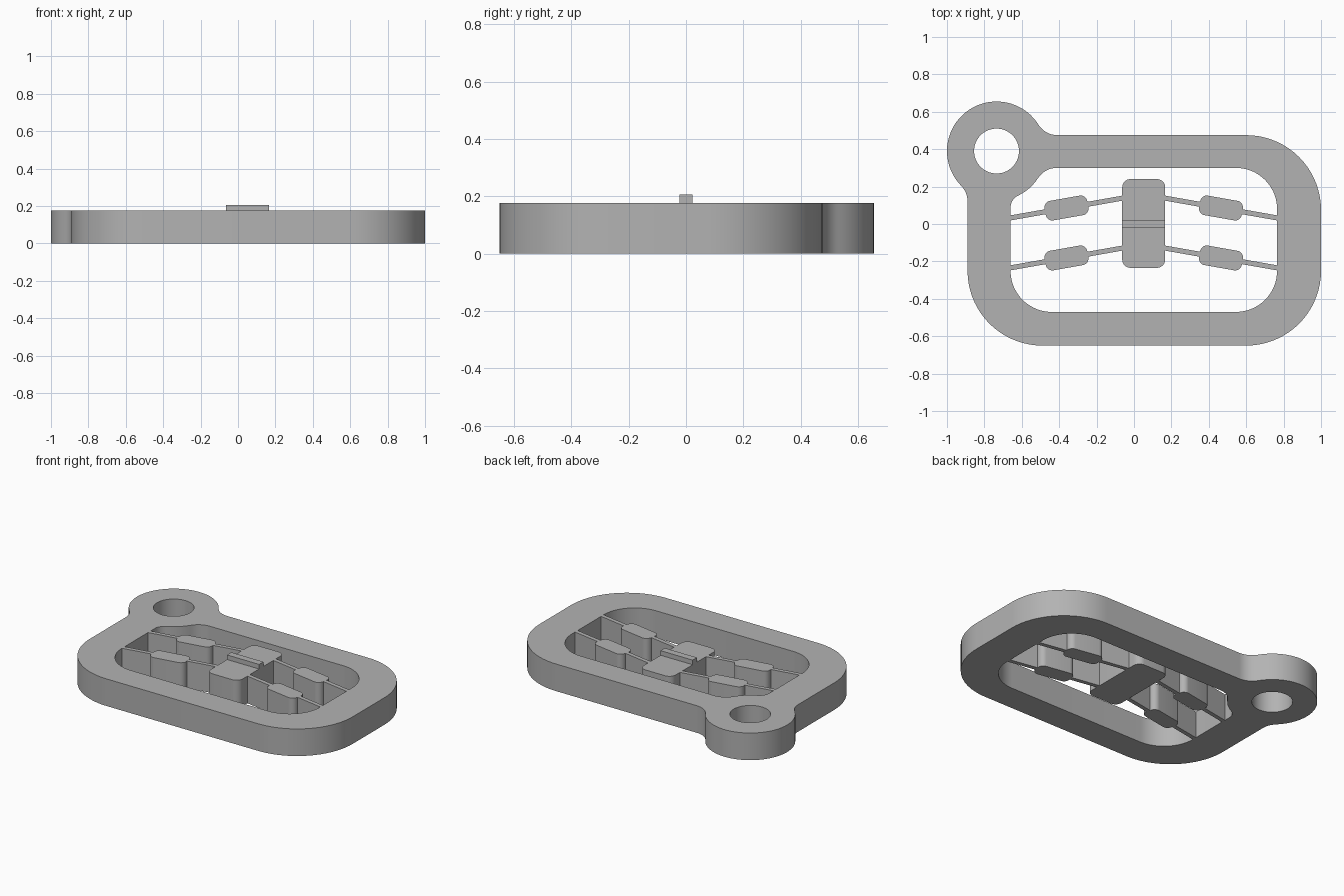
import bpy, bmesh, math
from mathutils import Vector, Matrix

if "Cube" in bpy.data.objects:
    bpy.data.objects.remove(bpy.data.objects["Cube"])

H = 0.176                      # plate thickness
MID = 0.052                    # x of the shuttle's centre line
RING, RING_R, HOLE_R = (-0.735, 0.39), 0.265, 0.12

grey = bpy.data.materials.new("plain grey")
grey.diffuse_color = (0.45, 0.45, 0.45, 1)
grey.use_nodes = True
grey.node_tree.nodes["Principled BSDF"].inputs["Base Color"].default_value = grey.diffuse_color


def arc(c, r, a0, a1, step=5):
    n = max(3, round(abs(a1 - a0) / step))
    angles = [math.radians(a0 + (a1 - a0) * i / n) for i in range(n + 1)]
    return [(c[0] + r * math.cos(a), c[1] + r * math.sin(a)) for a in angles]


def bearing(a, b):
    return math.degrees(math.atan2(b[1] - a[1], b[0] - a[0])) % 360


def rounded_box(c, w, d, r, turn=0):
    pts = []
    for sx, sy, a in ((1, 1, 0), (-1, 1, 90), (-1, -1, 180), (1, -1, 270)):
        pts += arc((sx * (w / 2 - r), sy * (d / 2 - r)), r, a, a + 90, 11)
    rot = Matrix.Rotation(math.radians(turn), 2)
    return [tuple(rot @ Vector(p) + Vector(c)) for p in pts]


def plate(name, loops, z0=0.0, z1=H):
    """Fill the outline (first loop) minus the holes and extrude it upward."""
    bm = bmesh.new()
    for pts in loops:
        vs = [bm.verts.new((x, y, z0)) for x, y in pts]
        for i, v in enumerate(vs):
            bm.edges.new((v, vs[(i + 1) % len(vs)]))
    bmesh.ops.remove_doubles(bm, verts=bm.verts[:], dist=1e-5)
    bmesh.ops.triangle_fill(bm, edges=bm.edges[:], use_beauty=True)
    ext = bmesh.ops.extrude_face_region(bm, geom=bm.faces[:], use_keep_orig=True)
    top = [g for g in ext["geom"] if isinstance(g, bmesh.types.BMVert)]
    bmesh.ops.translate(bm, verts=top, vec=(0, 0, z1 - z0))
    bmesh.ops.recalc_face_normals(bm, faces=bm.faces[:])
    me = bpy.data.meshes.new(name)
    bm.to_mesh(me)
    bm.free()
    me.materials.append(grey)
    ob = bpy.data.objects.new(name, me)
    bpy.context.collection.objects.link(ob)
    bpy.ops.object.select_all(action='DESELECT')
    ob.select_set(True)
    bpy.context.view_layer.objects.active = ob
    bpy.ops.object.shade_smooth_by_angle(angle=math.radians(30))
    return ob


def beside_ring(r, x=None, y=None):
    """Centre of a fillet of radius r touching the ring, given one coordinate."""
    d = RING_R + r
    if x is None:
        return (RING[0] + math.sqrt(d * d - (y - RING[1]) ** 2), y)
    return (x, RING[1] - math.sqrt(d * d - (x - RING[0]) ** 2))


# Frame outline: ring lobe, fillets and three big corners
F = 0.12
side, top = beside_ring(F, x=-0.89 - F), beside_ring(F, y=0.475 + F)
outer = (arc(RING, RING_R, bearing(RING, top), bearing(RING, side))
         + arc(side, F, bearing(side, RING), 0)
         + arc((-0.49, -0.25), 0.4, 180, 270)
         + arc((0.6, -0.25), 0.4, 270, 360)
         + arc((0.6, 0.075), 0.4, 0, 90)
         + arc(top, F, 270, bearing(top, RING)))

# Window: the ring bulges into its upper left corner
G = 0.07
w_side, w_top = beside_ring(G, x=-0.66 + G), beside_ring(F, y=0.30 - F)
window = (arc((-0.44, -0.25), 0.22, 180, 270)
          + arc((0.545, -0.25), 0.22, 270, 360)
          + arc((0.545, 0.08), 0.22, 0, 90)
          + arc(w_top, F, 90, bearing(w_top, RING))
          + arc(RING, RING_R, bearing(RING, w_top), bearing(RING, w_side))
          + arc(w_side, G, bearing(w_side, RING), 180))
hole = arc(RING, HOLE_R, 0, 360)[:-1]
plate("frame", [outer, window, hole])

# Sliding shuttle and its raised pointer bar
plate("shuttle", [rounded_box((MID, 0.003), 0.23, 0.475, 0.045)])
x0, x1 = MID - 0.115, MID + 0.115
plate("pointer_bar", [[(x0, -0.022), (x1, -0.022), (x1, 0.022), (x0, 0.022)]], H, 0.206)

# Four slanted flexures, each a thin strip with a stiff pad at its middle
T = 0.0135
for row, y in (("upper", 0.139), ("lower", -0.128)):
    for hand, s in (("right", 1), ("left", -1)):
        a, b = MID + s * 0.11, MID + s * 0.716
        strip = [(a, y - T), (b, y - T - 0.107), (b, y + T - 0.107), (a, y + T)]
        plate(f"{row}_{hand}_strip", [strip])
        pad = rounded_box((MID + s * 0.413, y - 0.0535), 0.232, 0.106, 0.036, -10 * s)
        plate(f"{row}_{hand}_pad", [pad])
